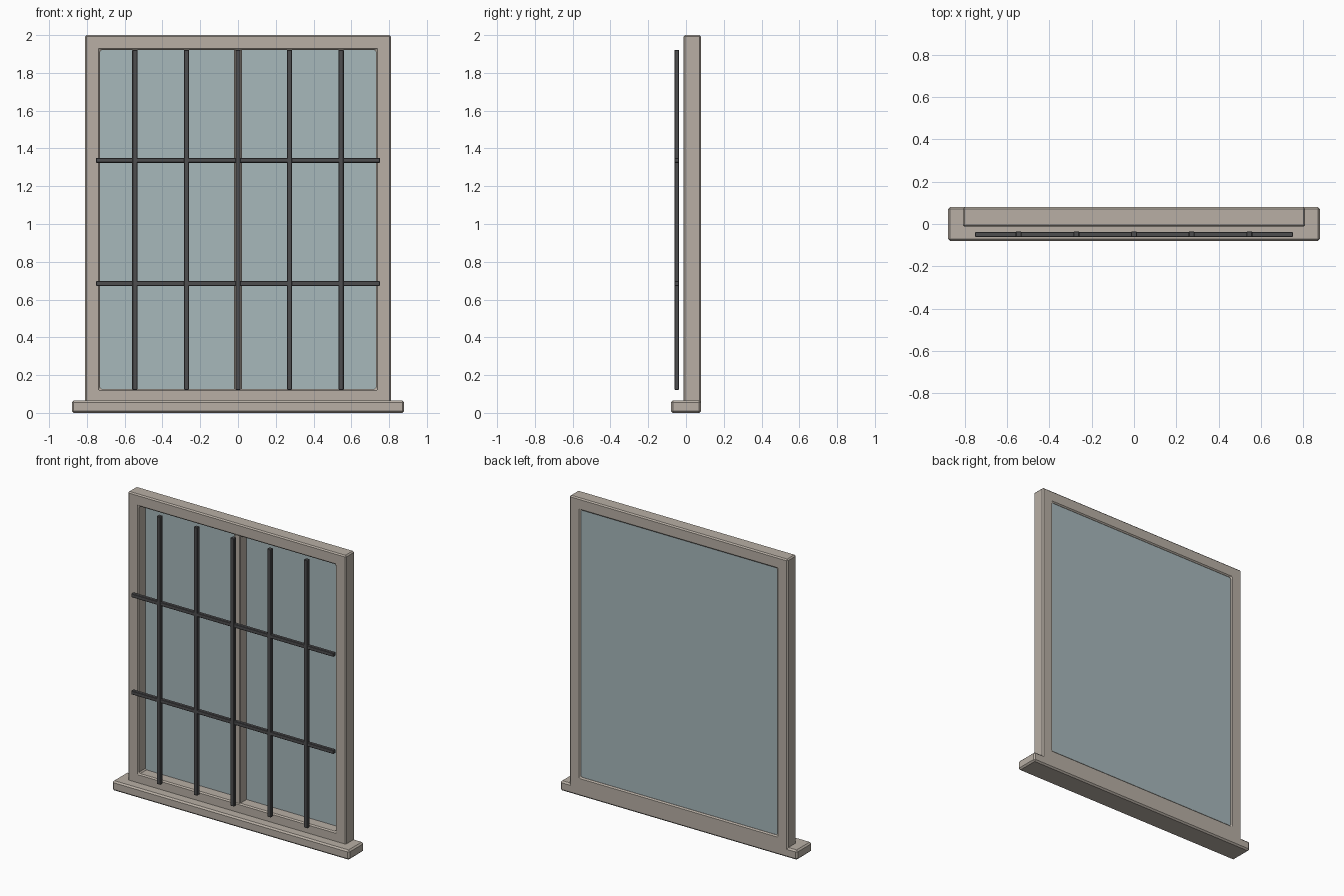
import bpy, bmesh

if "Cube" in bpy.data.objects:
    bpy.data.objects.remove(bpy.data.objects["Cube"])


def material(name, rgb):
    m = bpy.data.materials.new(name)
    m.diffuse_color = (*rgb, 1)
    m.use_nodes = True
    m.node_tree.nodes["Principled BSDF"].inputs["Base Color"].default_value = m.diffuse_color
    return m


STONE = material("warm_grey_frame", (0.48, 0.43, 0.375))
GLASS = material("pale_blue_glass", (0.39, 0.48, 0.50))
IRON = material("dark_iron", (0.075, 0.075, 0.078))


def finish(name, bm, mat, bevel):
    bmesh.ops.recalc_face_normals(bm, faces=bm.faces)
    if bevel:
        edges = [e for e in bm.edges if e.calc_face_angle(0) > 0.5]
        bmesh.ops.bevel(bm, geom=edges, offset=bevel, segments=1,
                        affect='EDGES', profile=0.5)
    me = bpy.data.meshes.new(name)
    bm.to_mesh(me)
    bm.free()
    me.materials.append(mat)
    ob = bpy.data.objects.new(name, me)
    bpy.context.collection.objects.link(ob)
    return ob


def box(name, x, y, z, mat, bevel=0.0):
    """Box from (min, max) ranges on each axis."""
    bm = bmesh.new()
    bmesh.ops.create_cube(bm, size=1)
    for v in bm.verts:
        v.co = [r[0] if c < 0 else r[1] for c, r in zip(v.co, (x, y, z))]
    return finish(name, bm, mat, bevel)


def ring(name, outer, inner, y, mat, bevel):
    """Rectangular frame; outer and inner are (half width, bottom, top)."""
    bm = bmesh.new()

    def loop(size, yy):
        w, b, t = size
        return [bm.verts.new((px, yy, pz))
                for px, pz in ((-w, b), (w, b), (w, t), (-w, t))]

    loops = [loop(outer, y[0]), loop(outer, y[1]),
             loop(inner, y[1]), loop(inner, y[0])]
    for k in range(4):
        a, b = loops[k], loops[(k + 1) % 4]
        for i in range(4):
            j = (i + 1) % 4
            bm.faces.new((a[i], a[j], b[j], b[i]))
    return finish(name, bm, mat, bevel)


# Window frame, sill and central mullion
ring("window_frame", (0.81, 0.01, 2.0), (0.73, 0.127, 1.92),
     (-0.013, 0.08), STONE, 0.008)
box("sill", (-0.88, 0.88), (-0.08, 0.08), (0, 0.065), STONE, 0.01)
box("mullion", (-0.022, 0.022), (-0.008, 0.065), (0.12, 1.925), STONE, 0.004)

# Glass pane set near the back of the frame
box("glass_pane", (-0.735, 0.735), (0.06, 0.07), (0.122, 1.925), GLASS)

# Security grille in front of the window
for i in range(-2, 3):
    cx = i * 0.273
    box(f"vertical_bar_{i + 3}", (cx - 0.014, cx + 0.014), (-0.062, -0.036),
        (0.122, 1.922), IRON, 0.003)
for n, cz in enumerate((0.685, 1.337)):
    box(f"horizontal_bar_{n + 1}", (-0.752, 0.752), (-0.061, -0.037),
        (cz - 0.013, cz + 0.013), IRON, 0.003)
